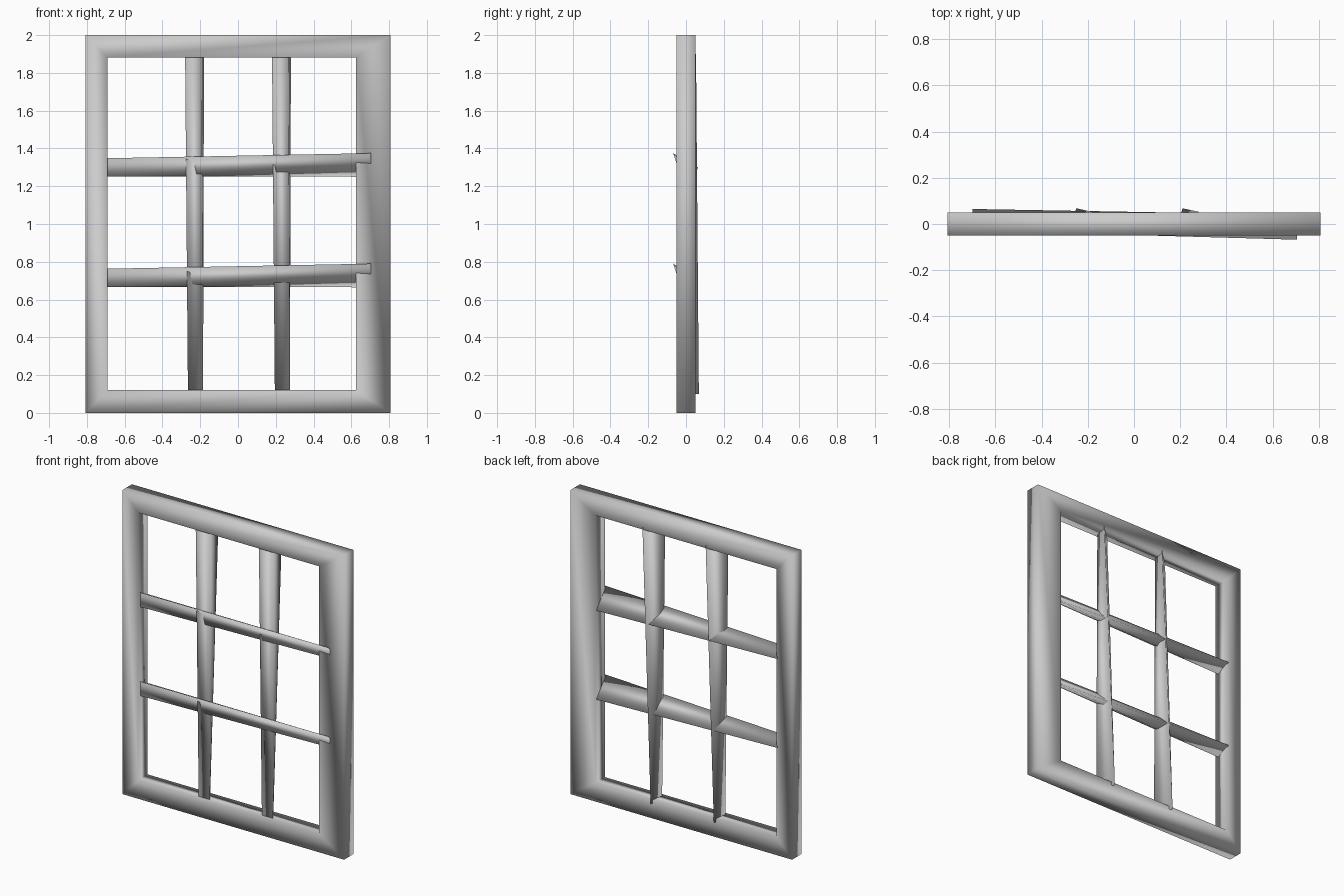
import bpy

if "Cube" in bpy.data.objects:
    bpy.data.objects.remove(bpy.data.objects["Cube"])


def make_object(name, verts, faces):
    mesh = bpy.data.meshes.new(name)
    mesh.from_pydata(verts, [], faces)
    mesh.polygons.foreach_set("use_smooth", [True] * len(faces))
    obj = bpy.data.objects.new(name, mesh)
    bpy.context.collection.objects.link(obj)
    return obj


def wedge_bar(name, start, end):
    """Loft a bar between two end sections of equal point count."""
    n = len(start)
    faces = [(i, (i + 1) % n, n + (i + 1) % n, n + i) for i in range(n)]
    faces += [tuple(reversed(range(n))), tuple(range(n, 2 * n))]
    obj = make_object(name, start + end, faces)
    # consistent outward normals
    import bmesh
    bm = bmesh.new()
    bm.from_mesh(obj.data)
    bmesh.ops.recalc_face_normals(bm, faces=bm.faces)
    bm.to_mesh(obj.data)
    bm.free()
    return obj


# Mitred outer frame, right stile wider than the left
def ring(x0, x1, z0, z1, y):
    return [(x0, y, z0), (x1, y, z0), (x1, y, z1), (x0, y, z1)]


D = 0.05
OUT, INN = (-0.807, 0.807, 0.0, 2.0), (-0.692, 0.625, 0.122, 1.882)
verts = ring(*OUT, -D) + ring(*INN, -D) + ring(*INN, D) + ring(*OUT, D)
faces = []
for loop in range(4):
    a, b = loop * 4, (loop + 1) % 4 * 4
    for i in range(4):
        j = (i + 1) % 4
        faces.append((a + i, a + j, b + j, b + i))
make_object("window_frame", verts, faces)

# Upright glazing bars: twisted triangular section, (x, y) at foot and head
foot = [(-0.265, -0.03), (-0.185, -0.03), (-0.25, 0.068)]
head = [(-0.28, -0.04), (-0.193, -0.03), (-0.18, 0.053)]
for i, dx in enumerate((0.0, 0.46)):
    wedge_bar(f"upright_bar_{i + 1}",
              [(x + dx, y, 0.1) for x, y in foot],
              [(x + dx, y, 1.9) for x, y in head])

# Cross glazing bars: twisted triangular section, (y, z) at left and right
left = [(-0.028, 1.348), (-0.025, 1.252), (0.065, 1.30)]
right = [(-0.068, 1.375), (-0.04, 1.29), (0.04, 1.25)]
for i, dz in enumerate((0.0, -0.585)):
    wedge_bar(f"cross_bar_{i + 1}",
              [(-0.7, y, z + dz) for y, z in left],
              [(0.705, y, z + dz) for y, z in right])
